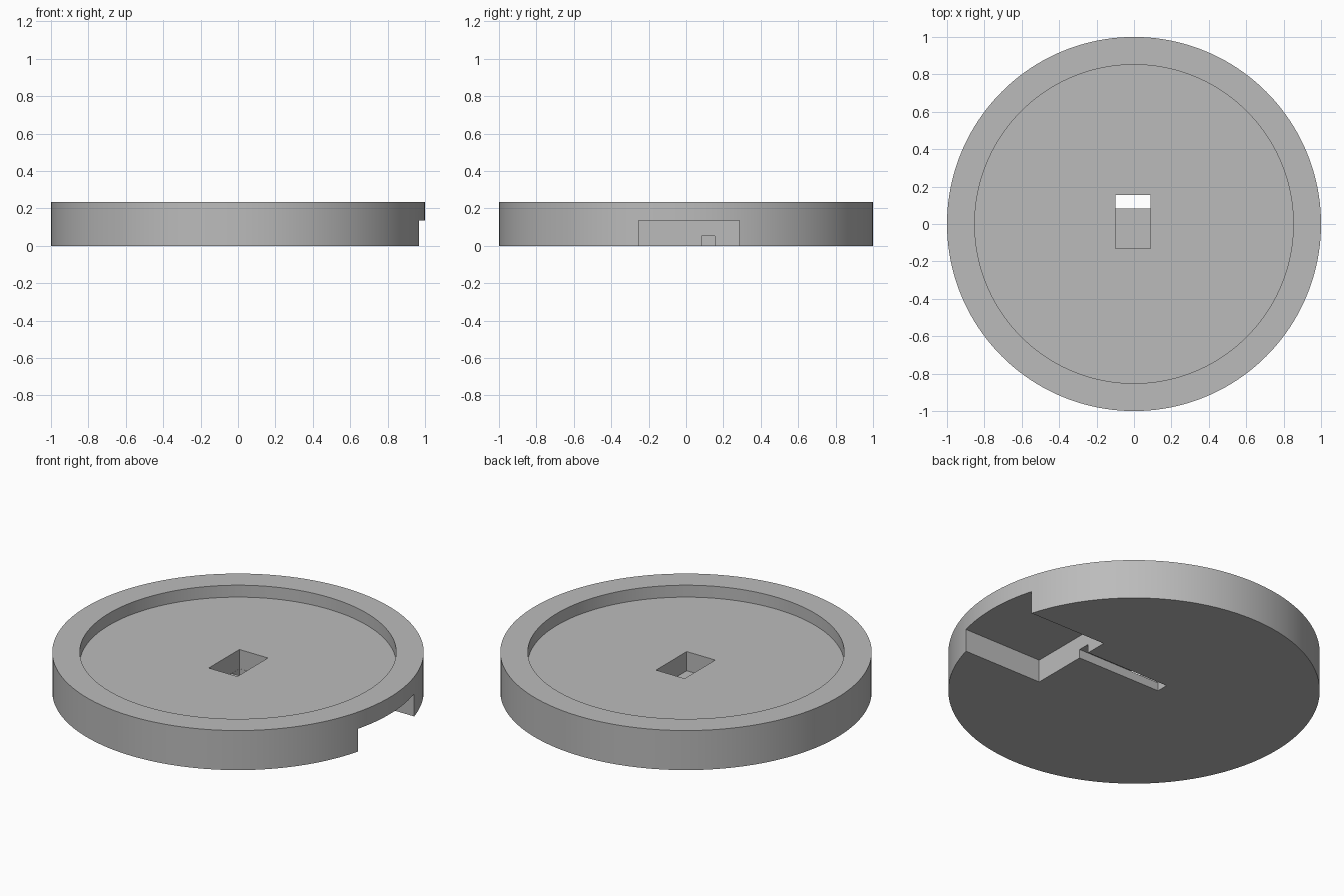
import bpy, bmesh, math
from mathutils import Matrix, Vector

cube = bpy.data.objects.get("Cube")
if cube:
    bpy.data.objects.remove(cube, do_unlink=True)

grey = bpy.data.materials.new("plain grey")
grey.use_nodes = True
COLOR = (0.5, 0.5, 0.5, 1)
grey.diffuse_color = COLOR
grey.node_tree.nodes["Principled BSDF"].inputs["Base Color"].default_value = COLOR


def finish(name, bm):
    bmesh.ops.recalc_face_normals(bm, faces=bm.faces)
    mesh = bpy.data.meshes.new(name)
    bm.to_mesh(mesh)
    bm.free()
    mesh.materials.append(grey)
    obj = bpy.data.objects.new(name, mesh)
    bpy.context.collection.objects.link(obj)
    return obj


def box_cutter(name, low, high):
    low, high = Vector(low), Vector(high)
    bm = bmesh.new()
    bmesh.ops.create_cube(bm, size=1, matrix=Matrix.Translation((low + high) / 2)
                          @ Matrix.Diagonal((*(high - low), 1)))
    return finish(name, bm)


def cylinder(name, radius, bottom, top, sides=160):
    bm = bmesh.new()
    bmesh.ops.create_cone(bm, cap_ends=True, segments=sides, radius1=radius, radius2=radius,
                          depth=top - bottom, matrix=Matrix.Translation((0, 0, (top + bottom) / 2)))
    return finish(name, bm)


# Round base
base = cylinder("round_base", 1, 0, 0.235)

# Shallow dish, side notch, cable slot and centre pocket, all cut away
cutters = [
    cylinder("dish_cutter", 0.852, 0.164, 0.4),
    box_cutter("notch_cutter", (0.452, -0.255, -0.1), (1.2, 0.285, 0.135)),
    box_cutter("slot_cutter", (-0.099, 0.083, -0.1), (0.6, 0.155, 0.052)),
    box_cutter("pocket_cutter", (-0.1, -0.132, 0.05), (0.088, 0.156, 0.3)),
]
for cutter in cutters:
    cutter.hide_render = True
    mod = base.modifiers.new(cutter.name, "BOOLEAN")
    mod.operation = "DIFFERENCE"
    mod.solver = "EXACT"
    mod.object = cutter

# Bake the cuts and drop the cutters
bpy.context.view_layer.update()
graph = bpy.context.evaluated_depsgraph_get()
cut_mesh = bpy.data.meshes.new_from_object(base.evaluated_get(graph))
base.modifiers.clear()
base.data = cut_mesh
for cutter in cutters:
    bpy.data.objects.remove(cutter, do_unlink=True)
cut_mesh.materials.clear()
cut_mesh.materials.append(grey)
for face in cut_mesh.polygons:
    face.material_index = 0

# Smooth round walls with crisp edges
bpy.ops.object.select_all(action="DESELECT")
base.select_set(True)
bpy.context.view_layer.objects.active = base
bpy.ops.object.shade_smooth_by_angle(angle=math.radians(30))
